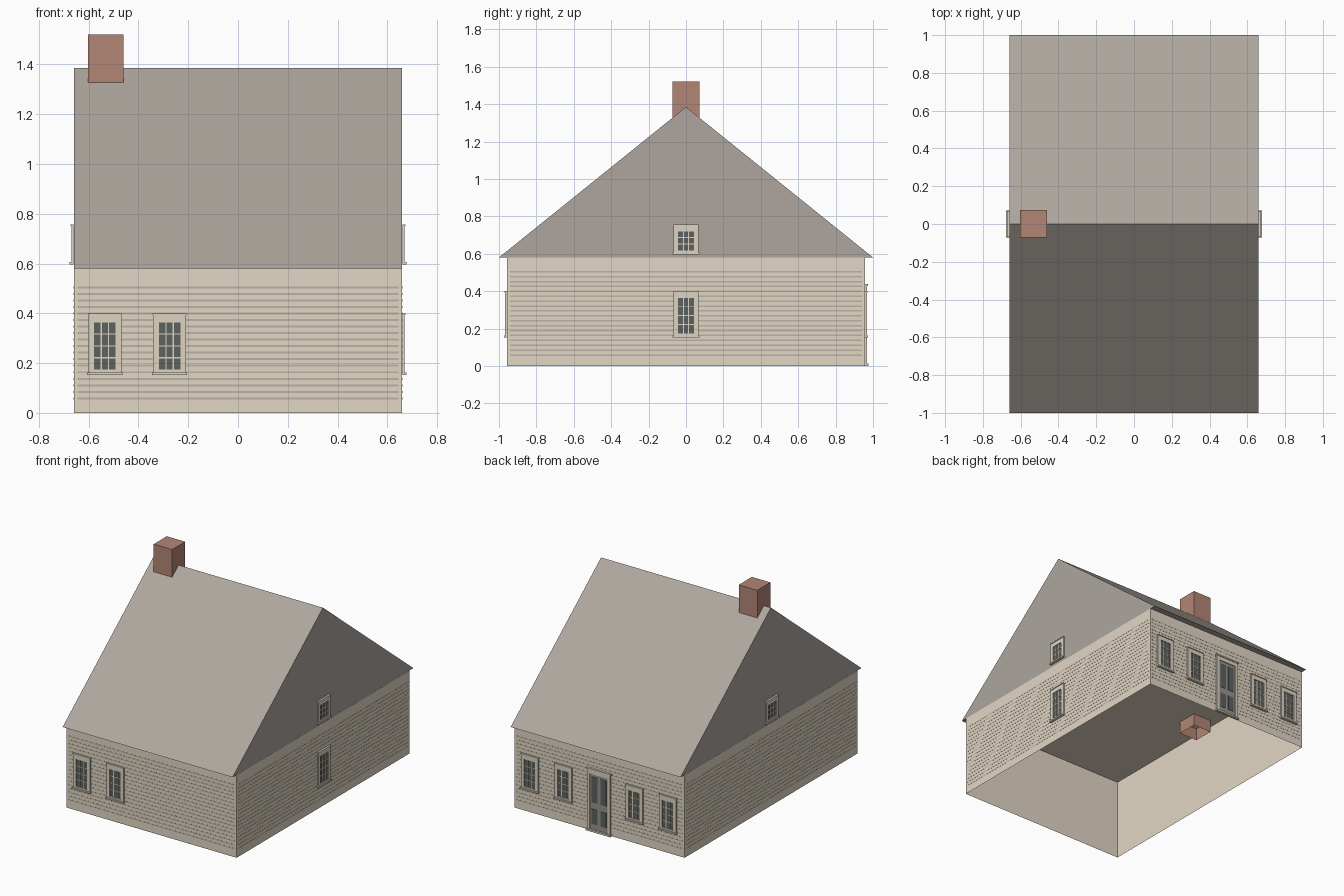
import bpy
import bmesh
from mathutils import Matrix, Vector

if "Cube" in bpy.data.objects:
    bpy.data.objects.remove(bpy.data.objects["Cube"], do_unlink=True)


def material(name, color):
    mat = bpy.data.materials.new(name)
    mat.use_nodes = True
    mat.diffuse_color = (*color, 1)
    mat.node_tree.nodes["Principled BSDF"].inputs["Base Color"].default_value = (*color, 1)
    return mat


cream = material("cream_siding", (0.76, 0.68, 0.56))
trim = material("cream_trim", (0.73, 0.66, 0.54))
lap = material("siding_lap", (0.5, 0.45, 0.37))
grey = material("grey_roof", (0.425, 0.383, 0.343))
brick = material("brick", (0.45, 0.24, 0.18))
glass = material("dark_glass", (0.107, 0.12, 0.114))
door_grey = material("door_grey", (0.32, 0.295, 0.265))

HALF_X, HALF_Y, EAVE, RIDGE = 0.659, 0.956, 0.58, 1.385


def finish(name, bm, mats):
    mesh = bpy.data.meshes.new(name)
    bm.to_mesh(mesh)
    bm.free()
    for mat in mats:
        mesh.materials.append(mat)
    obj = bpy.data.objects.new(name, mesh)
    bpy.context.collection.objects.link(obj)


def add_box(bm, low, high, mat=0):
    low, high = Vector(low), Vector(high)
    place = Matrix.Translation((low + high) / 2) @ Matrix.Diagonal((*(high - low), 1))
    verts = bmesh.ops.create_cube(bm, size=1, matrix=place)["verts"]
    for face in {f for v in verts for f in v.link_faces}:
        face.material_index = mat


def on_wall(side, along, bm):
    """Move parts drawn as (along, outward, up) onto a wall."""
    frames = {
        "front": ((-1, 0), (0, -1), (along, -HALF_Y)),
        "back": ((1, 0), (0, 1), (along, HALF_Y)),
        "left": ((0, 1), (1, 0), (HALF_X, along)),
        "right": ((0, -1), (-1, 0), (-HALF_X, along)),
    }
    t, n, o = frames[side]
    bm.transform(Matrix(((t[0], n[0], 0, o[0]), (t[1], n[1], 0, o[1]),
                         (0, 0, 1, 0), (0, 0, 0, 1))))
    bmesh.ops.recalc_face_normals(bm, faces=bm.faces)


def open_box(name, low, high, mat):
    """Box without its bottom face."""
    bm = bmesh.new()
    add_box(bm, low, high)
    bm.normal_update()
    gone = [f for f in bm.faces if f.normal.z < -0.9]
    bmesh.ops.delete(bm, geom=gone, context="FACES")
    finish(name, bm, [mat])


# Wall shell, its ceiling, and the chimney reaching down through it
open_box("walls", (-HALF_X, -HALF_Y, 0), (HALF_X, HALF_Y, EAVE), cream)
open_box("chimney", (-0.603, -0.072, 0.49), (-0.46, 0.073, 1.52), brick)
bm = bmesh.new()
add_box(bm, (0.001 - HALF_X, 0.001 - HALF_Y, EAVE - 0.003),
        (HALF_X - 0.001, HALF_Y - 0.001, EAVE - 0.001))
finish("ceiling", bm, [cream])

# Roof prism with closed gables
bm = bmesh.new()
profile = [(-1, EAVE), (1, EAVE), (0, RIDGE)]
ends = [[bm.verts.new((x, y, z)) for y, z in profile] for x in (0.001 - HALF_X, HALF_X - 0.001)]
for end in ends:
    bm.faces.new(end)
for i in range(3):
    j = (i + 1) % 3
    bm.faces.new((ends[0][i], ends[0][j], ends[1][j], ends[1][i]))
bmesh.ops.recalc_face_normals(bm, faces=bm.faces)
finish("roof", bm, [grey])

# Siding laps: thin strips on every wall
for side, half in (("front", HALF_X), ("back", HALF_X), ("left", HALF_Y), ("right", HALF_Y)):
    bm = bmesh.new()
    for i in range(18):
        z = 0.0585 + i * 0.0262
        add_box(bm, (-half + 0.015, 0.0003, z - 0.004), (half - 0.015, 0.001, z + 0.004))
    on_wall(side, 0, bm)
    finish(side + "_siding_laps", bm, [lap])


def window(name, side, along, z0, z1, rows):
    """Framed window with glass, glazing bars, head cap and sill."""
    bm = bmesh.new()
    w, g = 0.066, 0.043
    g0, g1 = z0 + 0.014, z1 - 0.034
    add_box(bm, (-g, 0.001, g0), (g, 0.005, g1), 1)
    for s in (-1, 1):
        add_box(bm, (min(s * g, s * w), 0.001, z0), (max(s * g, s * w), 0.011, z1))
    add_box(bm, (-g, 0.001, z0), (g, 0.011, g0))
    add_box(bm, (-g, 0.001, g1), (g, 0.011, z1))
    for i in (-1, 1):
        x = i * g / 3
        add_box(bm, (x - 0.0025, 0.001, g0), (x + 0.0025, 0.008, g1))
    for i in range(1, rows):
        z = g0 + (g1 - g0) * i / rows
        add_box(bm, (-g, 0.001, z - 0.0025), (g, 0.008, z + 0.0025))
    add_box(bm, (-0.068, 0.001, z1 - 0.004), (0.068, 0.014, z1 + 0.002))
    add_box(bm, (-0.071, 0.001, z0 - 0.007), (0.071, 0.018, z0 + 0.003))
    on_wall(side, along, bm)
    finish(name, bm, [trim, glass])


# Windows
for i, x in enumerate((-0.535, -0.275)):
    window(f"front_window_{i + 1}", "front", x, 0.16, 0.398, 4)
for i, x in enumerate((-0.535, -0.275, 0.275, 0.535)):
    window(f"back_window_{i + 1}", "back", x, 0.16, 0.398, 4)
window("left_window", "left", 0, 0.16, 0.398, 4)
for side in ("left", "right"):
    window(side + "_gable_window", side, 0, 0.604, 0.754, 3)

# Back door with surround, four dark panels, head cap and step
bm = bmesh.new()
add_box(bm, (-0.072, 0.001, 0), (0.072, 0.006, 0.41), 1)
for s in (-1, 1):
    add_box(bm, (s * 0.08 - 0.01, 0.001, 0), (s * 0.08 + 0.01, 0.012, 0.43))
    for low, high in ((0.05, 0.155), (0.2, 0.38)):
        add_box(bm, (s * 0.034 - 0.023, 0.001, low), (s * 0.034 + 0.023, 0.008, high), 2)
add_box(bm, (-0.07, 0.001, 0.4), (0.07, 0.012, 0.43))
add_box(bm, (-0.096, 0.001, 0.428), (0.096, 0.016, 0.437))
add_box(bm, (-0.096, 0.001, 0), (0.096, 0.02, 0.012))
on_wall("back", 0, bm)
finish("back_door", bm, [trim, door_grey, glass])
